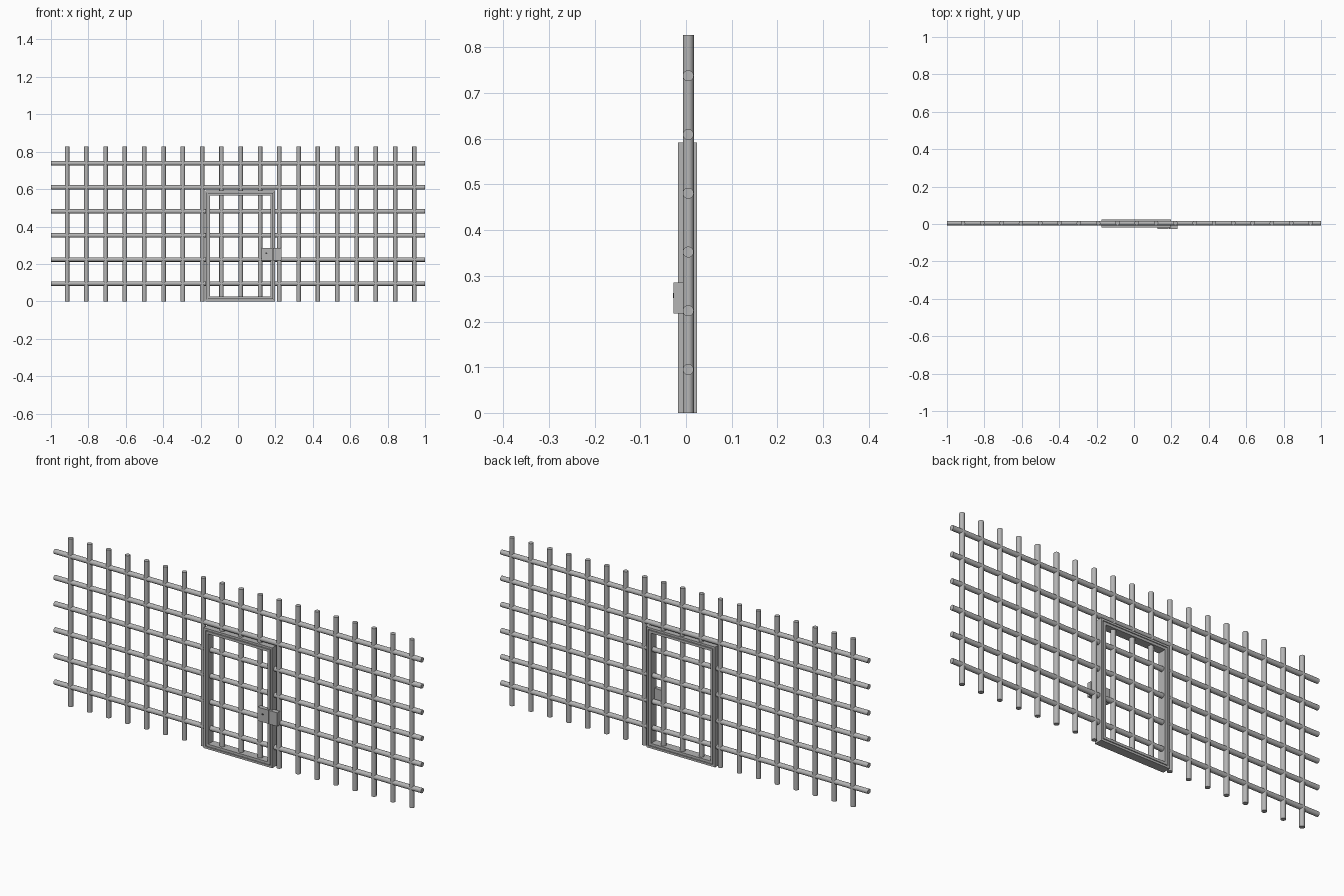
import bpy, math

cube = bpy.data.objects.get("Cube")
if cube:
    bpy.data.objects.remove(cube, do_unlink=True)


def material(name, value):
    m = bpy.data.materials.new(name)
    m.use_nodes = True
    col = (value, value, value, 1)
    m.diffuse_color = col
    m.node_tree.nodes["Principled BSDF"].inputs["Base Color"].default_value = col
    return m


STEEL = material("steel grey", 0.46)
DARK = material("keyhole dark", 0.05)
BAR_Y, BAR_R = 0.005, 0.012


def rod(name, axis, across, start, end, y=BAR_Y, r=BAR_R, mat=STEEL):
    """Round bar along x, y or z between start and end."""
    mid = (start + end) / 2
    loc, rot = {"x": ((mid, y, across), (0, math.pi / 2, 0)),
                "z": ((across, y, mid), (0, 0, 0))}[axis]
    bpy.ops.mesh.primitive_cylinder_add(vertices=20, radius=r, depth=end - start,
                                        location=loc, rotation=rot)
    ob = bpy.context.object
    ob.name = name
    ob.data.materials.append(mat)
    bpy.ops.object.shade_smooth_by_angle()
    return ob


def box(name, x, y, z, mat=STEEL):
    """Box from (min, max) ranges."""
    bpy.ops.mesh.primitive_cube_add(size=1, location=[sum(r) / 2 for r in (x, y, z)])
    ob = bpy.context.object
    ob.name = name
    ob.scale = [r[1] - r[0] for r in (x, y, z)]
    ob.data.materials.append(mat)
    return ob


def frame(name, x, y, z, t):
    """Rectangular frame of four flat members."""
    box(name + "_right", (x[0], x[0] + t), y, z)
    box(name + "_left", (x[1] - t, x[1]), y, z)
    inner = (x[0] + t, x[1] - t)
    box(name + "_bottom", inner, y, (z[0], z[0] + t))
    box(name + "_top", inner, y, (z[1] - t, z[1]))


# Doorway limits
X0, X1, TOP, HEIGHT = -0.175, 0.199, 0.592, 0.827
DEPTH = (-0.018, 0.024)

# Upright bars, interrupted by the door frame
for i in range(19):
    x = -0.914 + i * 0.1032
    if X0 < x < X1:
        rod("door_upright", "z", x, 0.015, TOP - 0.015)
        rod("upper_upright", "z", x, TOP - 0.005, HEIGHT)
    else:
        rod("wall_upright", "z", x, 0, HEIGHT)

# Cross bars
for i in range(6):
    z = 0.095 + i * 0.1286
    if z < TOP:
        rod("cross_bar_right", "x", z, -1, X0 + 0.005)
        rod("door_cross_bar", "x", z, X0 + 0.016, X1 - 0.016)
        rod("cross_bar_left", "x", z, X1 - 0.005, 1)
    else:
        rod("cross_bar", "x", z, -1, 1)

# Fixed outer frame and the door leaf inside it
frame("door_frame", (X0, X1), DEPTH, (0, TOP), 0.010)
g = 0.013
frame("door_leaf", (X0 + g, X1 - g), DEPTH, (g, TOP - g), 0.012)

# Lock case, strike plate box and keyhole
box("lock_case", (0.126, 0.184), (-0.027, -0.005), (0.218, 0.285))
box("strike_box", (0.187, 0.232), (-0.027, -0.005), (0.218, 0.285))
bpy.ops.mesh.primitive_cylinder_add(vertices=12, radius=0.005, depth=0.002,
                                    location=(0.152, -0.027, 0.257),
                                    rotation=(math.pi / 2, 0, 0))
hole = bpy.context.object
hole.name = "keyhole"
hole.data.materials.append(DARK)
